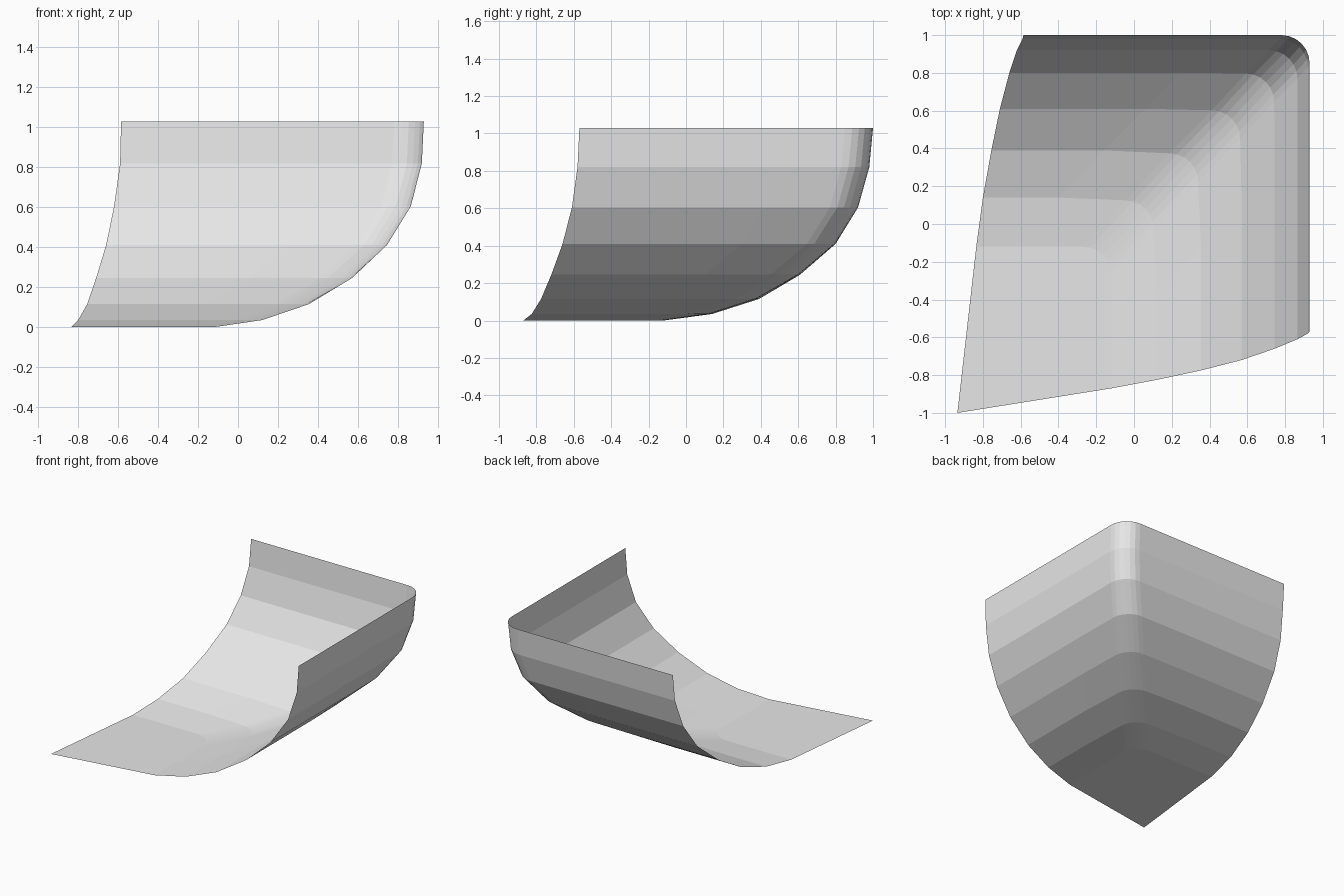
import bpy, bmesh, math

cube = bpy.data.objects.get("Cube")
if cube:
    bpy.data.objects.remove(cube)

grey = bpy.data.materials.new("light_grey")
grey.use_nodes = True
colour = (0.8, 0.8, 0.8, 1)
grey.diffuse_color = colour
grey.node_tree.nodes["Principled BSDF"].inputs["Base Color"].default_value = colour

# Each rim: height, side wall x, back wall y, left end x, front end y, corner inset
RIMS = [
    (0.0, -0.12, -0.12, -0.835, -0.87, 0.0),
    (0.035, 0.12, 0.14, -0.80, -0.825, 0.015),
    (0.115, 0.355, 0.39, -0.755, -0.775, 0.016),
    (0.245, 0.57, 0.61, -0.71, -0.72, 0.008),
    (0.41, 0.745, 0.80, -0.66, -0.66, 0.003),
    (0.605, 0.865, 0.92, -0.62, -0.61, 0.0),
    (0.82, 0.92, 0.98, -0.59, -0.58, 0.0),
    (1.03, 0.93, 1.0, -0.585, -0.57, 0.0),
]
RADIUS = 0.15
STEPS = 6


def rim_points(z, side, back, left, front, inset):
    """Back edge, rounded corner, then side edge, at one height."""
    cx, cy = side - inset - RADIUS, back - inset - RADIUS
    points = [(left, back, z), (cx - 0.35, back, z)]
    for i in range(STEPS + 1):
        a = math.pi / 2 * (1 - i / STEPS)
        points.append((cx + RADIUS * math.cos(a), cy + RADIUS * math.sin(a), z))
    return points + [(side, cy - 0.35, z), (side, front, z)]


# Curved walls lofted between the rims, with a flat floor
bm = bmesh.new()
rows = [[bm.verts.new(p) for p in rim_points(*rim)] for rim in RIMS]
for low, high in zip(rows, rows[1:]):
    for i in range(len(low) - 1):
        bm.faces.new((low[i], low[i + 1], high[i + 1], high[i]))
floor_tip = bm.verts.new((-0.935, -1, 0))
bm.faces.new([floor_tip] + rows[0][::-1])
bmesh.ops.recalc_face_normals(bm, faces=bm.faces)
bm.faces.ensure_lookup_table()
if bm.faces[-1].normal.z < 0:
    bmesh.ops.reverse_faces(bm, faces=bm.faces)

mesh = bpy.data.meshes.new("curved_corner_panel")
bm.to_mesh(mesh)
bm.free()
mesh.materials.append(grey)
panel = bpy.data.objects.new("curved_corner_panel", mesh)
bpy.context.collection.objects.link(panel)
